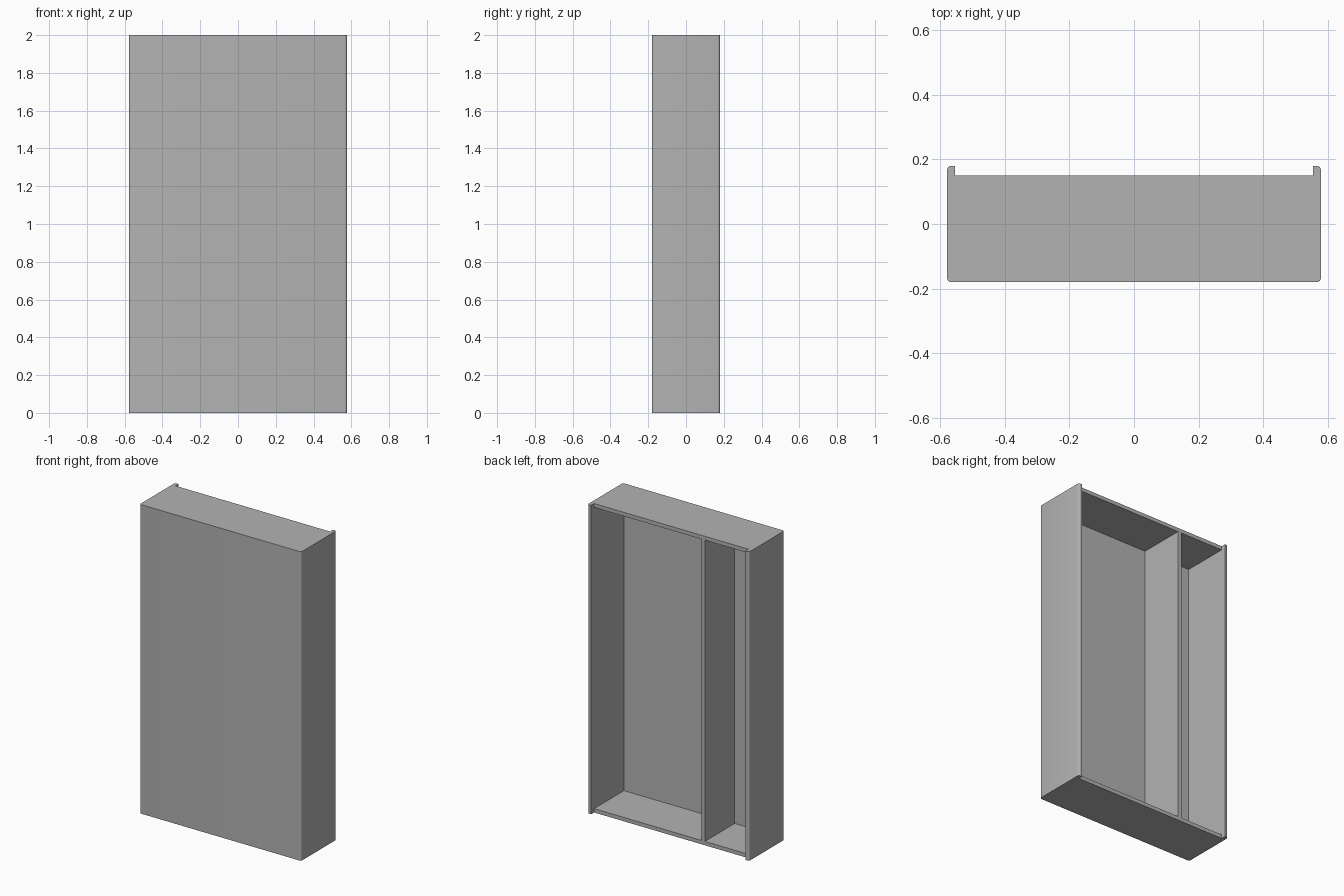
import bpy
import bmesh
import math
from mathutils import Vector

if "Cube" in bpy.data.objects:
    bpy.data.objects.remove(bpy.data.objects["Cube"], do_unlink=True)

# Overall half width, half depth, height, board thickness, corner radius
W, D, H, T, R = 0.578, 0.18, 2.0, 0.025, 0.014
BACK = D - 0.03          # rear edge of the recessed boards
DIVIDER_X = -0.228

paint = bpy.data.materials.new("plain grey")
paint.use_nodes = True
grey = (0.45, 0.45, 0.45, 1.0)
paint.diffuse_color = grey
paint.node_tree.nodes["Principled BSDF"].inputs["Base Color"].default_value = grey


def finish(name, bm):
    bmesh.ops.recalc_face_normals(bm, faces=bm.faces)
    mesh = bpy.data.meshes.new(name)
    bm.to_mesh(mesh)
    bm.free()
    mesh.materials.append(paint)
    obj = bpy.data.objects.new(name, mesh)
    bpy.context.collection.objects.link(obj)
    return obj


def extrude_plan(name, plan, height):
    bm = bmesh.new()
    face = bm.faces.new([bm.verts.new((x, y, 0)) for x, y in plan])
    up = bmesh.ops.extrude_face_region(bm, geom=[face])["geom"]
    bmesh.ops.translate(bm, vec=Vector((0, 0, height)),
                        verts=[v for v in up if isinstance(v, bmesh.types.BMVert)])
    return finish(name, bm)


def board(name, x0, x1, y0, y1, z0, z1):
    bm = bmesh.new()
    bmesh.ops.create_cube(bm, size=1)
    for v in bm.verts:
        v.co = (x1 if v.co.x > 0 else x0,
                y1 if v.co.y > 0 else y0,
                z1 if v.co.z > 0 else z0)
    return finish(name, bm)


def corner(cx, cy, start):
    """Quarter circle, anticlockwise from the start angle in degrees."""
    angles = [math.radians(start + 90 * i / 4) for i in range(5)]
    return [(cx + R * math.cos(a), cy + R * math.sin(a)) for a in angles]


# Front and both sides as one folded shell with rounded outer edges
right_half = corner(W - R, R - D, 270) + corner(W - R, D - R, 0)
right_half += [(W - T, D), (W - T, T - D)]
left_half = [(-x, y) for x, y in reversed(right_half)]
shell = extrude_plan("front_and_sides", right_half + left_half, H)

# Top and bottom boards, set in from the rear edge
inner = W - T
board("bottom_board", -inner, inner, T - D, BACK, 0, T)
board("top_board", -inner, inner, T - D, BACK, H - T, H)

# Upright divider between the wide and the narrow bay
board("divider", DIVIDER_X - T / 2, DIVIDER_X + T / 2, T - D, BACK, T, H - T)

# Smooth the rounded edges only
bpy.ops.object.select_all(action='DESELECT')
shell.select_set(True)
bpy.context.view_layer.objects.active = shell
bpy.ops.object.shade_smooth_by_angle(angle=math.radians(30))
